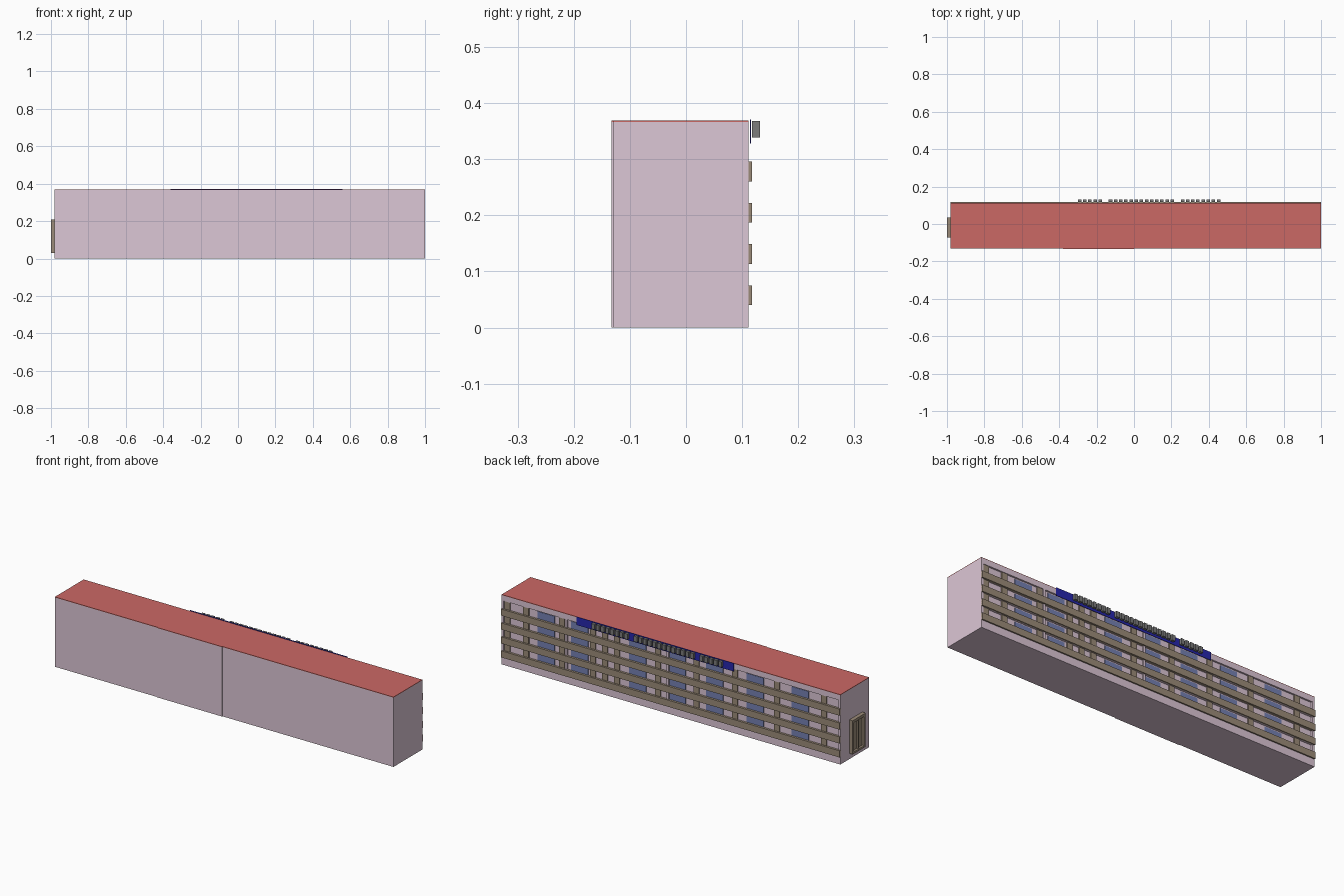
import bpy, bmesh
from mathutils import Vector

if "Cube" in bpy.data.objects:
    bpy.data.objects.remove(bpy.data.objects["Cube"])


def material(name, rgb):
    m = bpy.data.materials.new(name)
    m.diffuse_color = (*rgb, 1)
    m.use_nodes = True
    m.node_tree.nodes["Principled BSDF"].inputs["Base Color"].default_value = m.diffuse_color
    return m


PINK = material("pink_render", (0.72, 0.57, 0.67))
RED = material("red_roof", (0.60, 0.14, 0.13))
BROWN = material("brown_trim", (0.33, 0.26, 0.19))
GLASS = material("blue_glass", (0.18, 0.22, 0.45))
BLUE = material("blue_panel", (0.02, 0.02, 0.42))
DARK = material("dark_grey", (0.2, 0.2, 0.2))


def boxes(name, spans, mat):
    """One object made of boxes given as (x0, x1, y0, y1, z0, z1)."""
    bm = bmesh.new()
    for x0, x1, y0, y1, z0, z1 in spans:
        verts = bmesh.ops.create_cube(bm, size=1)["verts"]
        size = Vector((x1 - x0, y1 - y0, z1 - z0))
        mid = Vector((x0 + x1, y0 + y1, z0 + z1)) / 2
        for v in verts:
            v.co = v.co * size + mid
    me = bpy.data.meshes.new(name)
    bm.to_mesh(me)
    bm.free()
    me.materials.append(mat)
    ob = bpy.data.objects.new(name, me)
    bpy.context.collection.objects.link(ob)
    return ob


X0, X1, TOP = -0.98, 1.0, 0.369
BACK, FACE = 0.102, 0.111
BANDS = [0.04 + 0.0735 * i for i in range(4)]
BAND_H = 0.035

# Main block in three joined sections with tiny steps on the front
sections = [(X0, -0.38, -0.130), (-0.38, 0.0, -0.133), (0.0, X1, -0.130)]
boxes("building_sections",
      [(a, b, y, BACK, 0, TOP - 0.003) for a, b, y in sections], PINK)
boxes("roof", [(a, b, y, FACE, TOP - 0.003, TOP) for a, b, y in sections], RED)

# Raised wall frame around the recessed gallery strips
frame = [(X0, X1, BACK, FACE, 0, BANDS[0] + 0.03),
         (X0, X1, BACK, FACE, 0.338, TOP - 0.003)]
frame += [(X0, X1, BACK, FACE, z, z + 0.03) for z in BANDS[1:]]
frame += [(x - 0.006, x + 0.006, BACK, FACE, 0.03, 0.35)
          for x in (X0 + 0.006, 0.03, 0.625, X1 - 0.006)]
boxes("back_wall_frame", frame, PINK)

# Balcony bands along each floor
boxes("balcony_bands",
      [(X0, X1, 0.106, 0.118, z, z + BAND_H) for z in BANDS], BROWN)

# Pillars and windows in each gallery opening
pillars = (-0.88, -0.605, -0.36, -0.135, 0.09, 0.33, 0.40, 0.47, 0.65, 0.86, 0.97)
windows = (-0.74, -0.476, -0.24, -0.02, 0.21, 0.55, 0.745)
rows = [(z + BAND_H - 0.006, (BANDS[1:] + [0.338])[i]) for i, z in enumerate(BANDS)]
boxes("gallery_pillars", [(x - 0.016, x + 0.016, BACK - 0.001, 0.108, a, b)
                          for x in pillars for a, b in rows], BROWN)
boxes("windows", [(x - 0.05, x + 0.05, BACK - 0.001, 0.104, a, b - 0.006)
                  for x in windows for a, b in rows], GLASS)

# Fascia panel with a row of plain raised blocks
boxes("fascia_panel", [(-0.36, 0.56, 0.114, 0.116, 0.328, 0.371)], BLUE)
count, step = 28, 0.77 / 28
boxes("fascia_blocks",
      [(-0.30 + i * step, -0.30 + i * step + 0.019, 0.118, 0.132, 0.339, 0.368)
       for i in range(count) if i not in (5, 19)], DARK)

# Double door on the left end
Y0, Y1, Z0, Z1 = -0.072, 0.036, 0.03, 0.208
mid = (Y0 + Y1) / 2
boxes("door_frame",
      [(-1.0, X0, Y0, Y0 + 0.012, Z0, Z1), (-1.0, X0, Y1 - 0.012, Y1, Z0, Z1),
       (-1.0, X0, Y0, Y1, Z1 - 0.014, Z1), (-1.0, X0, Y0, Y1, Z0, Z0 + 0.01),
       (-0.996, X0, mid - 0.006, mid + 0.006, Z0, Z1)], BROWN)
boxes("door_leaves", [(-0.988, X0, Y0 + 0.006, Y1 - 0.006, Z0 + 0.005, Z1 - 0.007)], BROWN)
